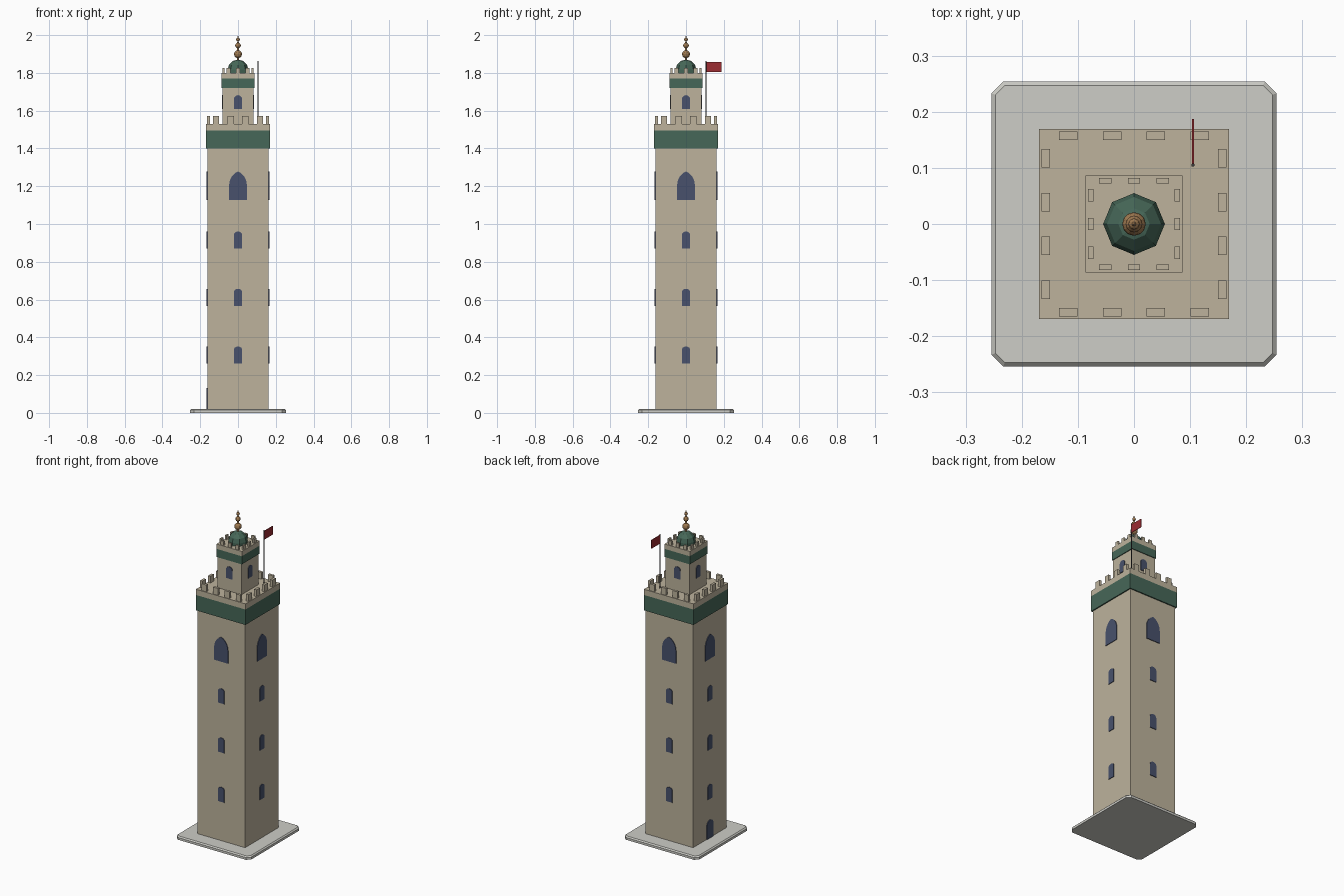
import bpy
import bmesh
import math
from mathutils import Matrix, Vector

if "Cube" in bpy.data.objects:
    bpy.data.objects.remove(bpy.data.objects["Cube"])


def material(name, rgb):
    m = bpy.data.materials.new(name)
    m.diffuse_color = (*rgb, 1.0)
    m.use_nodes = True
    m.node_tree.nodes["Principled BSDF"].inputs["Base Color"].default_value = m.diffuse_color
    return m


SAND = material("sandstone", (0.51, 0.45, 0.335))
GREEN = material("green tile", (0.062, 0.137, 0.098))
BLUE = material("dark blue glass", (0.065, 0.083, 0.15))
GREY = material("pale paving", (0.61, 0.61, 0.57))
BRONZE = material("bronze", (0.34, 0.19, 0.08))
RED = material("red cloth", (0.335, 0.025, 0.032))
DARK = material("dark metal", (0.04, 0.042, 0.045))


def finish(name, bm, mat):
    bmesh.ops.recalc_face_normals(bm, faces=bm.faces)
    mesh = bpy.data.meshes.new(name)
    bm.to_mesh(mesh)
    bm.free()
    mesh.materials.append(mat)
    obj = bpy.data.objects.new(name, mesh)
    bpy.context.collection.objects.link(obj)
    return obj


def add_box(bm, lo, hi, rot=Matrix()):
    lo, hi = Vector(lo), Vector(hi)
    m = rot @ Matrix.Translation((lo + hi) / 2) @ Matrix.Diagonal((*(hi - lo), 1))
    bmesh.ops.create_cube(bm, size=1, matrix=m)


def block(name, half, z0, z1, mat):
    """Square storey centred on the tower axis."""
    bm = bmesh.new()
    add_box(bm, (-half, -half, z0), (half, half, z1))
    return finish(name, bm, mat)


def quarter_turn(k):
    return Matrix.Rotation(k * math.pi / 2, 4, 'Z')


def merlons(name, offsets, width, depth, centre, z0, z1):
    """Battlement blocks along all four edges."""
    bm = bmesh.new()
    for k in range(4):
        for x in offsets:
            add_box(bm, (x - width / 2, -centre - depth / 2, z0),
                    (x + width / 2, -centre + depth / 2, z1), quarter_turn(k))
    return finish(name, bm, SAND)


def arch(name, half, z0, spring, top, wall, turns, pointed=False):
    """Thin arched plates on the chosen walls."""
    pts = [(-half, z0), (half, z0)]
    n = 5
    right = []
    for i in range(n + 1):
        t = i / n
        if pointed:
            a = t * math.acos(1 / 3)
            x = half * (1.5 * math.cos(a) - 0.5)
            z = spring + (top - spring) * math.sin(a) / math.sin(math.acos(1 / 3))
        else:
            a = t * math.pi / 2
            x, z = half * math.cos(a), spring + (top - spring) * math.sin(a)
        right.append((x, z))
    pts += right[:-1] + [(0, top)] + [(-x, z) for x, z in reversed(right[:-1])]
    bm = bmesh.new()
    for k in turns:
        rot = quarter_turn(k)
        rings = [[bm.verts.new(rot @ Vector((x, y, z))) for x, z in pts]
                 for y in (-wall - 0.004, -wall + 0.002)]
        for ring in rings:
            bm.faces.new(ring)
        for i in range(len(pts)):
            j = (i + 1) % len(pts)
            bm.faces.new((rings[0][i], rings[0][j], rings[1][j], rings[1][i]))
    return finish(name, bm, BLUE)


def lathe(name, profile, sides, mat, centre=(0, 0)):
    """Turn (radius, height) points around a vertical axis."""
    bm = bmesh.new()
    verts = [bm.verts.new((r + centre[0], centre[1], z)) for r, z in profile]
    edges = [bm.edges.new(p) for p in zip(verts, verts[1:])]
    bmesh.ops.spin(bm, geom=verts + edges, cent=(*centre, 0), axis=(0, 0, 1),
                   angle=2 * math.pi, steps=sides, use_merge=True)
    bmesh.ops.remove_doubles(bm, verts=bm.verts, dist=1e-5)
    return finish(name, bm, mat)


# Paved base with clipped corners and a chamfered top edge
def clipped_square(h, c):
    return [(h - c, -h), (h, c - h), (h, h - c), (h - c, h),
            (c - h, h), (-h, h - c), (-h, c - h), (c - h, -h)]


bm = bmesh.new()
rings = [[bm.verts.new((x, y, z)) for x, y in clipped_square(h, c)]
         for h, c, z in ((0.254, 0.021, 0), (0.254, 0.021, 0.014), (0.247, 0.017, 0.021))]
bm.faces.new(rings[0])
bm.faces.new(rings[2])
for a, b in zip(rings, rings[1:]):
    for i in range(8):
        j = (i + 1) % 8
        bm.faces.new((a[i], a[j], b[j], b[i]))
finish("base", bm, GREY)

# Main tower and its crown
block("tower_shaft", 0.162, 0.015, 1.40, SAND)
block("tower_band", 0.169, 1.40, 1.495, GREEN)
block("tower_parapet", 0.169, 1.495, 1.53, SAND)
merlons("tower_merlons", (-0.117, -0.039, 0.039, 0.117), 0.033, 0.015, 0.157, 1.53, 1.572)

# Lantern storey and its crown
block("lantern_shaft", 0.082, 1.53, 1.72, SAND)
block("lantern_band", 0.0865, 1.72, 1.77, GREEN)
block("lantern_parapet", 0.0865, 1.77, 1.80, SAND)
merlons("lantern_merlons", (-0.051, 0, 0.051), 0.022, 0.01, 0.077, 1.80, 1.826)

# Arched openings
for i, z in enumerate((0.262, 0.567, 0.870)):
    arch(f"small_windows_{i + 1}", 0.022, z, z + 0.072, z + 0.09, 0.162, range(4))
arch("large_windows", 0.047, 1.127, 1.205, 1.278, 0.162, range(4), pointed=True)
arch("lantern_windows", 0.021, 1.608, 1.662, 1.682, 0.082, range(4))
arch("door", 0.03, 0.021, 0.105, 0.132, 0.162, [3])

# Faceted dome
lathe("dome", [(0, 1.80), (0.055, 1.80), (0.055, 1.817), (0.048, 1.842),
               (0.028, 1.863), (0, 1.871)], 8, GREEN)

# Finial: stacked balls on a rod with a pointed tip
profile = [(0, 1.862), (0.006, 1.862)]
for z, r in ((1.899, 0.021), (1.945, 0.015), (1.977, 0.010)):
    for i in range(7):
        a = math.radians(-72 + 24 * i)
        profile.append((r * math.cos(a), z + r * math.sin(a)))
profile += [(0.004, 1.988), (0, 2.0)]
lathe("finial", profile, 12, BRONZE)

# Flag and pole
lathe("flag_pole", [(0, 1.53), (0.003, 1.53), (0.003, 1.863), (0, 1.863)], 8, DARK, (0.105, 0.105))
bm = bmesh.new()
add_box(bm, (0.1035, 0.107, 1.805), (0.1065, 0.187, 1.858))
finish("flag", bm, RED)
